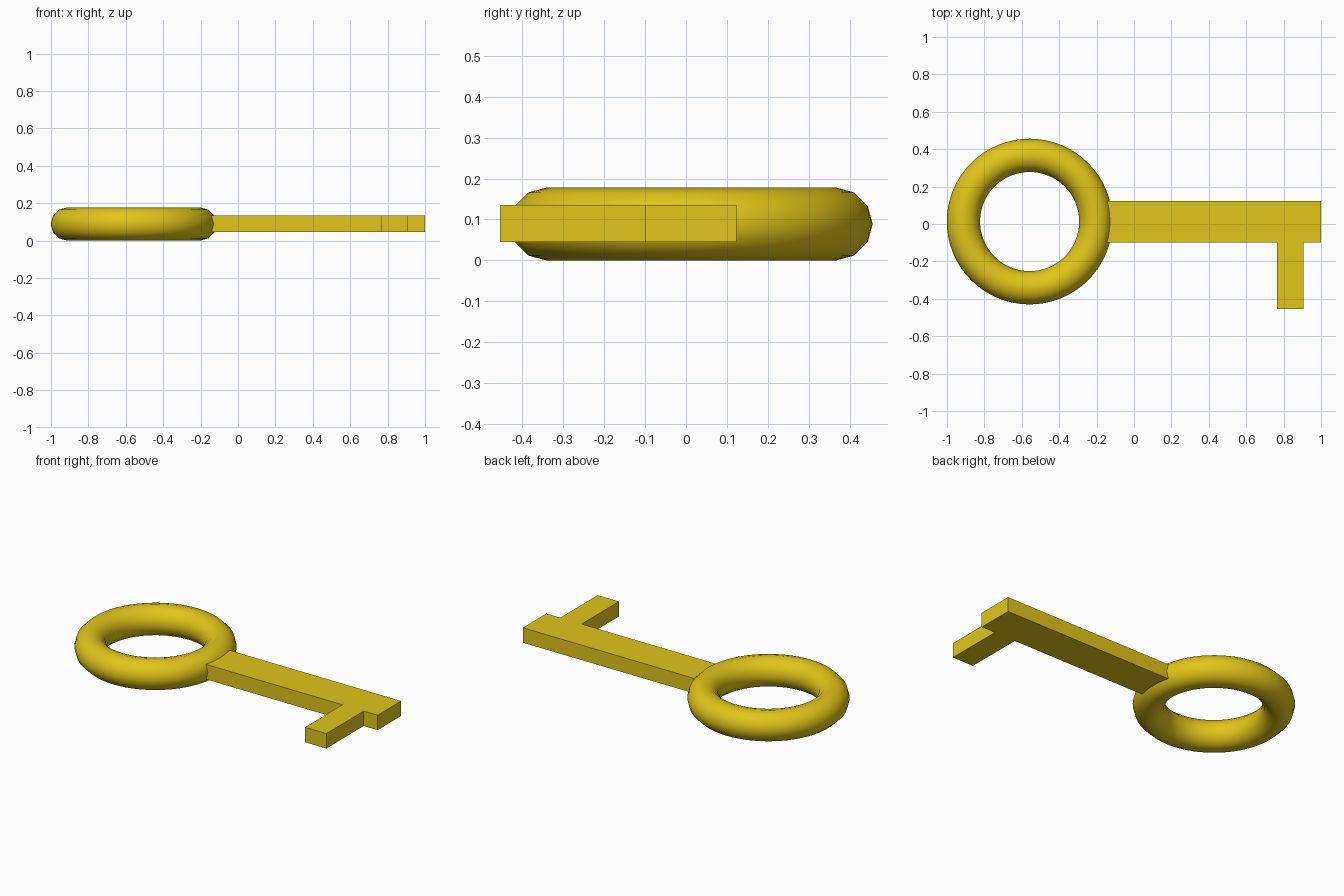
import bpy
import bmesh

if "Cube" in bpy.data.objects:
    bpy.data.objects.remove(bpy.data.objects["Cube"])

gold = bpy.data.materials.new("gold")
gold.diffuse_color = (0.75, 0.56, 0.01, 1)
gold.use_nodes = True
gold.node_tree.nodes["Principled BSDF"].inputs["Base Color"].default_value = gold.diffuse_color

# Ring handle: smooth torus with a 12-sided tube
bpy.ops.mesh.primitive_torus_add(
    location=(-0.558, 0.013, 0.089), major_radius=0.354, minor_radius=0.089,
    major_segments=64, minor_segments=12)
ring = bpy.context.object
ring.name = "ring_handle"
ring.data.materials.append(gold)
bpy.ops.object.shade_smooth()

# Shaft and tooth: one flat outline, extruded; the left end is buried in the ring
outline = [(-0.2, -0.1), (0.765, -0.1), (0.765, -0.455), (0.907, -0.455),
           (0.907, -0.1), (1.0, -0.1), (1.0, 0.123), (-0.2, 0.123)]
bottom, top = 0.045, 0.135
bm = bmesh.new()
face = bm.faces.new([bm.verts.new((x, y, bottom)) for x, y in outline])
extruded = bmesh.ops.extrude_face_region(bm, geom=[face], use_keep_orig=True)
raised = [g for g in extruded["geom"] if isinstance(g, bmesh.types.BMVert)]
bmesh.ops.translate(bm, verts=raised, vec=(0, 0, top - bottom))
bmesh.ops.recalc_face_normals(bm, faces=bm.faces)
mesh = bpy.data.meshes.new("shaft_and_tooth")
bm.to_mesh(mesh)
bm.free()
mesh.materials.append(gold)
shaft = bpy.data.objects.new("shaft_and_tooth", mesh)
bpy.context.collection.objects.link(shaft)
